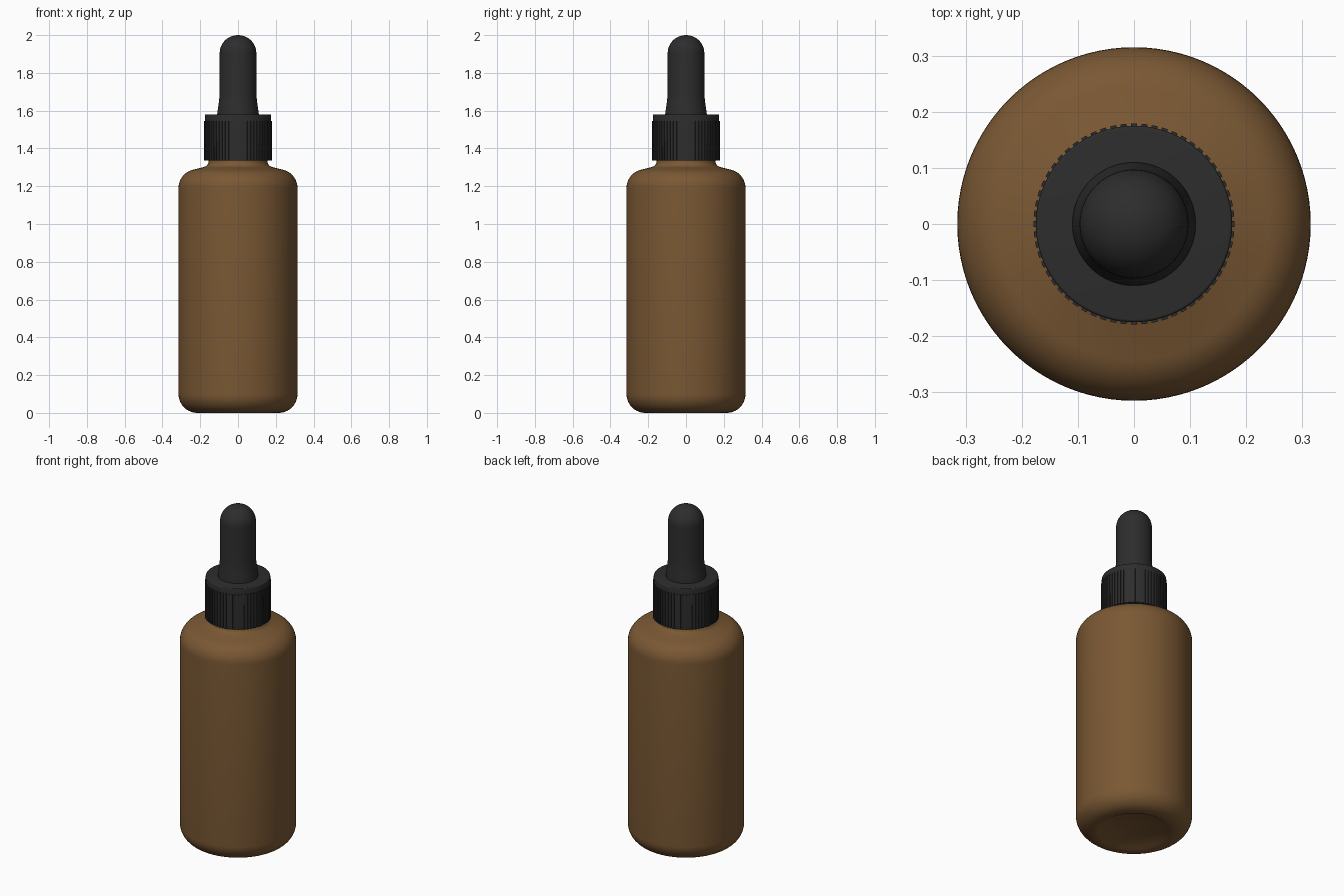
import bpy, bmesh
from math import sin, cos, pi, radians
from mathutils import Matrix

cube = bpy.data.objects.get("Cube")
if cube:
    bpy.data.objects.remove(cube, do_unlink=True)


def material(name, colour):
    m = bpy.data.materials.new(name)
    m.use_nodes = True
    m.diffuse_color = (*colour, 1)
    bsdf = m.node_tree.nodes["Principled BSDF"]
    bsdf.inputs["Base Color"].default_value = (*colour, 1)
    bsdf.inputs["Roughness"].default_value = 0.5
    return m


def arc(cx, cz, rx, rz, start, end, steps=10):
    """Points (radius, height) along an elliptical arc, angles in degrees."""
    angles = [radians(start + (end - start) * i / steps) for i in range(steps + 1)]
    return [(cx + rx * cos(a), cz + rz * sin(a)) for a in angles]


def finish(name, bm, mat, angle=35):
    bmesh.ops.recalc_face_normals(bm, faces=bm.faces)
    mesh = bpy.data.meshes.new(name)
    bm.to_mesh(mesh)
    bm.free()
    mesh.materials.append(mat)
    obj = bpy.data.objects.new(name, mesh)
    bpy.context.collection.objects.link(obj)
    bpy.ops.object.select_all(action="DESELECT")
    obj.select_set(True)
    bpy.context.view_layer.objects.active = obj
    bpy.ops.object.shade_smooth_by_angle(angle=radians(angle))
    return obj


def lathe(name, profile, mat, sides=96):
    """Spin a profile that starts and ends on the axis."""
    bm = bmesh.new()
    verts = [bm.verts.new((r, 0, z)) for r, z in profile]
    edges = [bm.edges.new(pair) for pair in zip(verts, verts[1:])]
    bmesh.ops.spin(bm, geom=verts + edges, cent=(0, 0, 0), axis=(0, 0, 1),
                   angle=2 * pi, steps=sides, use_duplicate=False)
    bmesh.ops.remove_doubles(bm, verts=bm.verts, dist=1e-5)
    return finish(name, bm, mat)


amber = material("amber glass", (0.195, 0.098, 0.034))
plastic = material("black plastic", (0.026, 0.026, 0.026))
rubber = material("black rubber", (0.026, 0.026, 0.026))

# Bottle: shallow hollow underneath, rounded base, shoulder and neck
bottle = [(0, 0.012), (0.18, 0.012), (0.2, 0)]
bottle += arc(0.215, 0.1, 0.1, 0.1, -90, 0)
bottle += arc(0.215, 1.19, 0.1, 0.1, 0, 75)
bottle += arc(0.19, 1.335, 0.035, 0.035, 255, 180, 6)
bottle += [(0.155, 1.4), (0, 1.4)]
lathe("bottle", bottle, amber)

# Screw cap with a softened top edge
cap = [(0, 1.335), (0.174, 1.335)]
cap += arc(0.17, 1.575, 0.005, 0.005, 0, 90, 4) + [(0, 1.58)]
lathe("screw_cap", cap, plastic)

# Grip ribs around the cap
ribs = bmesh.new()
count = 60
for i in range(count):
    place = (Matrix.Rotation(2 * pi * i / count, 4, "Z")
             @ Matrix.Translation((0.174, 0, 1.44))
             @ Matrix.Diagonal((0.01, 0.011, 0.21, 1)))
    bmesh.ops.create_cube(ribs, size=1, matrix=place)
finish("cap_ribs", ribs, plastic)

# Dropper bulb: flared foot, straight body, domed tip
bulb = [(0, 1.57), (0.11, 1.57), (0.11, 1.585), (0.105, 1.62), (0.1, 1.655), (0.097, 1.69)]
bulb += arc(0, 1.905, 0.097, 0.095, 0, 90, 14)
lathe("dropper_bulb", bulb, rubber, 64)
